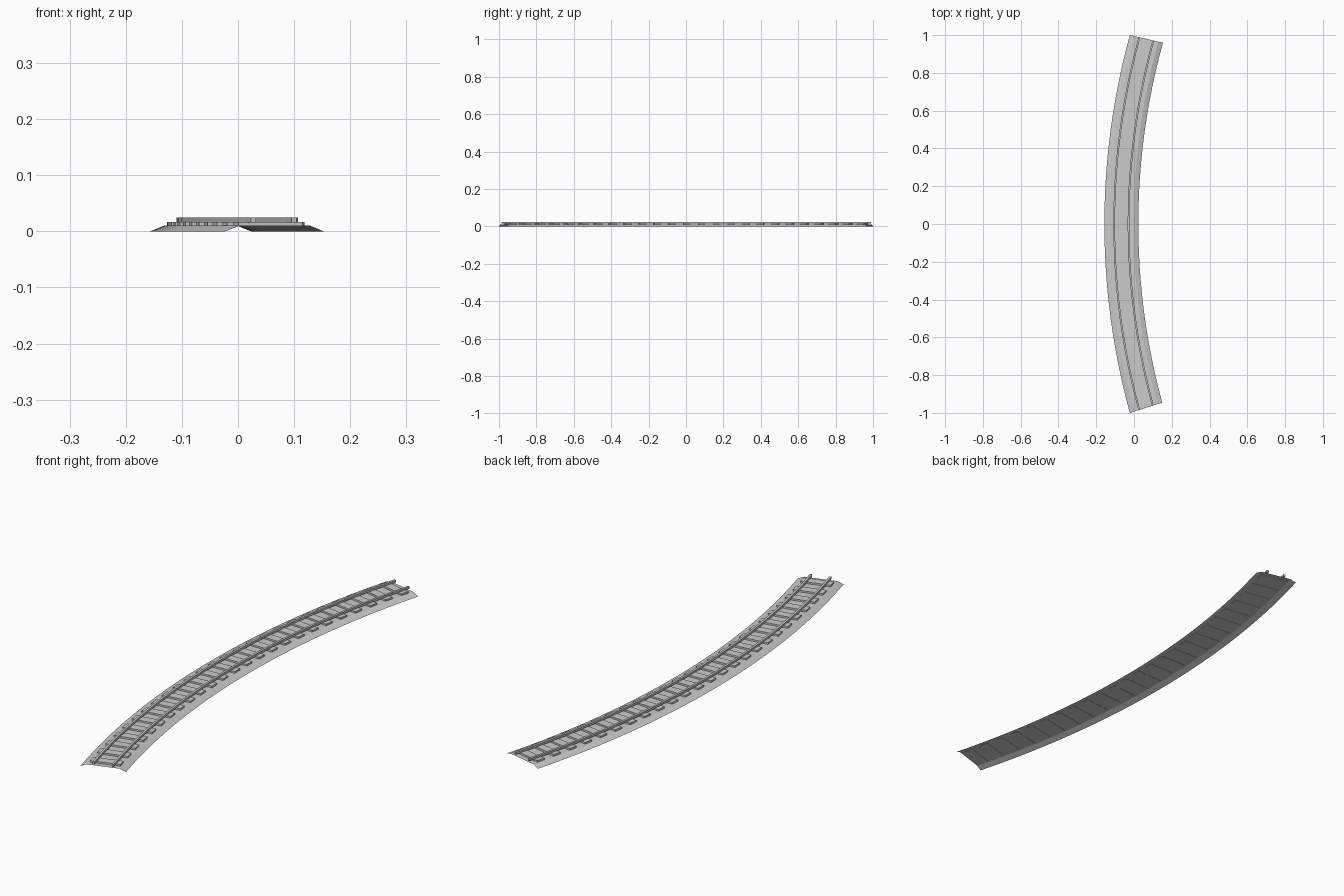
import bpy, bmesh, math

if "Cube" in bpy.data.objects:
    bpy.data.objects.remove(bpy.data.objects["Cube"])

R = 3.687                      # centreline radius
CX = -0.067 + R                # arc centre
A0, A1 = -math.asin(0.973 / R), math.asin(0.980 / R)
SKEW = math.radians(2.3)       # cross-sections lean slightly along the track
SEGMENTS, SLEEPERS = 24, 25

grey = bpy.data.materials.new("track_grey")
grey.diffuse_color = (0.6, 0.6, 0.6, 1)
grey.use_nodes = True
grey.node_tree.nodes["Principled BSDF"].inputs["Base Color"].default_value = grey.diffuse_color


def place(a, off, z):
    """Point at arc angle a, offset across the track (positive = inner side)."""
    n = -a + SKEW
    return (CX - R * math.cos(a) + off * math.cos(n), R * math.sin(a) + off * math.sin(n), z)


def finish(bm, name):
    me = bpy.data.meshes.new(name)
    bm.to_mesh(me)
    bm.free()
    me.materials.append(grey)
    ob = bpy.data.objects.new(name, me)
    bpy.context.collection.objects.link(ob)


def sweep(bm, profile, a0, a1, n, closed):
    """Sweep an (offset, z) profile along the arc; closed ones get end caps."""
    rings = [[bm.verts.new(place(a0 + (a1 - a0) * i / n, o, z)) for o, z in profile]
             for i in range(n + 1)]
    k = len(profile)
    for r, s in zip(rings, rings[1:]):
        for j in range(k if closed else k - 1):
            bm.faces.new((r[j], r[(j + 1) % k], s[(j + 1) % k], s[j]))
    if closed:
        bm.faces.new(rings[0][::-1])
        bm.faces.new(rings[-1])


def box(o0, o1, z0, z1):
    return [(o0, z0), (o1, z0), (o1, z1), (o0, z1)]


# ballast bed: open sheet with two sloping shoulders
bm = bmesh.new()
sweep(bm, [(-0.09, 0), (-0.065, 0.01), (0.065, 0.01), (0.09, 0)], A0, A1, SEGMENTS, False)
finish(bm, "ballast_bed")

# sleepers
bm = bmesh.new()
step = (A1 - A0) / SLEEPERS
for i in range(SLEEPERS):
    mid = A0 + (i + 0.5) * step
    sweep(bm, box(-0.06, 0.06, 0.009, 0.017), mid - step * 0.22, mid + step * 0.22, 1, True)
bmesh.ops.recalc_face_normals(bm, faces=bm.faces)
finish(bm, "sleepers")

# rails
for name, c in (("outer_rail", -0.038), ("inner_rail", 0.038)):
    bm = bmesh.new()
    sweep(bm, box(c - 0.0045, c + 0.0045, 0.016, 0.025), A0, A1, SEGMENTS, True)
    bmesh.ops.recalc_face_normals(bm, faces=bm.faces)
    finish(bm, name)
